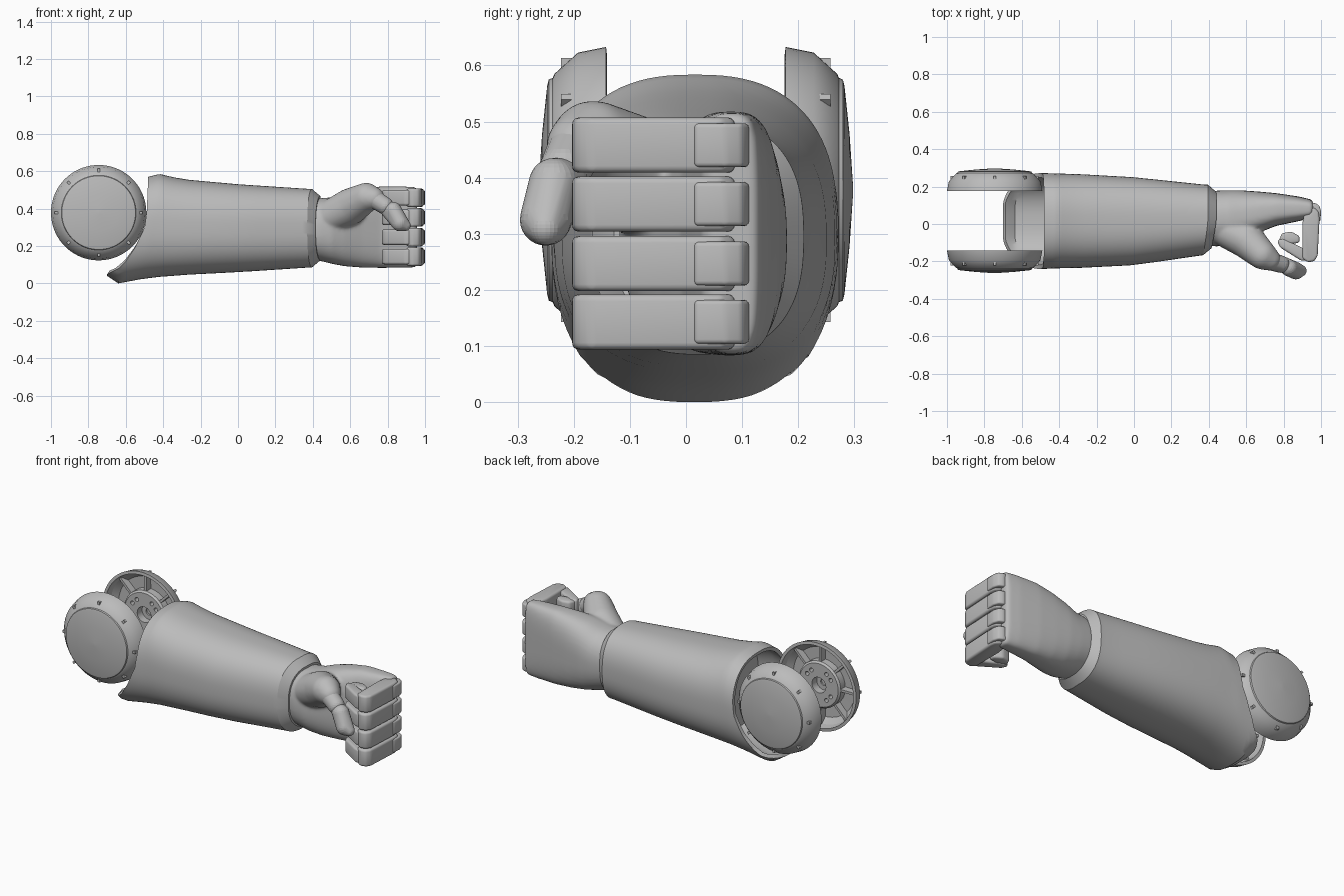
import bpy, bmesh, math
from mathutils import Vector, Matrix

cube = bpy.data.objects.get("Cube")
if cube:
    bpy.data.objects.remove(cube, do_unlink=True)

grey = bpy.data.materials.new("light_grey")
grey.use_nodes = True
colour = (0.5, 0.5, 0.5, 1)
grey.diffuse_color = colour
grey.node_tree.nodes["Principled BSDF"].inputs["Base Color"].default_value = colour
parts = []


def finish(name, bm):
    bmesh.ops.recalc_face_normals(bm, faces=bm.faces)
    mesh = bpy.data.meshes.new(name)
    bm.to_mesh(mesh)
    bm.free()
    mesh.materials.append(grey)
    obj = bpy.data.objects.new(name, mesh)
    bpy.context.collection.objects.link(obj)
    parts.append(obj)
    return obj


def add_loft(bm, rings, capped=True):
    loops = [[bm.verts.new(p) for p in ring] for ring in rings]
    n = len(loops[0])
    for a, b in zip(loops, loops[1:]):
        for i in range(n):
            j = (i + 1) % n
            bm.faces.new((a[i], a[j], b[j], b[i]))
    if capped:
        bm.faces.new(loops[0])
        bm.faces.new(loops[-1])


def loft(name, rings, capped=True):
    bm = bmesh.new()
    add_loft(bm, rings, capped)
    return finish(name, bm)


def add_hull(bm, balls):
    """Rounded limb: the convex hull of spheres (x, y, z, radius)."""
    verts = []
    for x, y, z, r in balls:
        verts += bmesh.ops.create_uvsphere(
            bm, u_segments=24, v_segments=14, radius=r,
            matrix=Matrix.Translation((x, y, z)))["verts"]
    res = bmesh.ops.convex_hull(bm, input=verts)
    junk = {g for g in res["geom_interior"] + res["geom_unused"]
            if isinstance(g, bmesh.types.BMVert) and g.is_valid}
    bmesh.ops.delete(bm, geom=list(junk), context='VERTS')


def lookup(table, t):
    """Linear interpolation in rows (t, values...)."""
    if t <= table[0][0]:
        return table[0][1:]
    for a, b in zip(table, table[1:]):
        if t <= b[0]:
            f = (t - a[0]) / (b[0] - a[0])
            return [p + (q - p) * f for p, q in zip(a[1:], b[1:])]
    return table[-1][1:]


def oval(angle, y0, y1, z0, z1, power, inset=0):
    def s(v):
        return math.copysign(abs(v) ** (2 / power), v)
    return ((y0 + y1) / 2 + ((y1 - y0) / 2 - inset) * s(math.cos(angle)),
            (z0 + z1) / 2 + ((z1 - z0) / 2 - inset) * s(math.sin(angle)))


def angles(n):
    return [2 * math.pi * i / n for i in range(n)]


# Forearm shell: x, back y, front y, bottom z, top z
SHELL = [(-0.70, -0.24, 0.27, 0.04, 0.57), (-0.64, -0.24, 0.27, 0.0, 0.57),
         (-0.48, -0.24, 0.272, 0.03, 0.57), (-0.42, -0.237, 0.27, 0.035, 0.585),
         (-0.3, -0.235, 0.267, 0.045, 0.557), (0, -0.22, 0.25, 0.06, 0.53),
         (0.38, -0.165, 0.21, 0.085, 0.505)]
# Elbow rim: height, x of the edge
RIM = [(0.04, -0.70), (0.1, -0.645), (0.13, -0.605), (0.2, -0.55),
       (0.3, -0.5), (0.38, -0.488), (0.57, -0.48)]


def shell_ring(u, shift=0, inset=0):
    ring = []
    for a in angles(96):
        z_nominal = oval(a, -0.24, 0.27, 0.03, 0.57, 2.5)[1]
        start = lookup(RIM, z_nominal)[0]
        end = 0.395 - 0.025 * max(0, -math.cos(a))
        x = start + (end - start) * u
        ring.append((x + shift, *oval(a, *lookup(SHELL, x), 2.5, inset)))
    return ring


steps = (0, 0.025, 0.055, 0.075, 0.11, 0.16, 0.25, 0.4, 0.55, 0.7, 0.85, 0.97, 1)
shell = loft("forearm_shell",
             [shell_ring(u) for u in steps]
             + [shell_ring(1, 0.045, 0.038), shell_ring(1, 0.045, 0.05),
                shell_ring(1, 0.0, 0.06)], capped=False)
solid = shell.modifiers.new("thickness", 'SOLIDIFY')
solid.thickness = 0.022
solid.offset = -1

# Bulkhead closing the inside of the forearm
loft("forearm_bulkhead",
     [[(x, *oval(a, *lookup(SHELL, x), 2.5, 0.012)) for a in angles(64)]
      for x in (-0.32, -0.28)])

# Elbow caps: a turned dish with hub and ribs on either side
CX, CY, CZ = -0.745, 0.0175, 0.378
DISH = [(0.01, 0.28), (0.1, 0.274), (0.185, 0.265), (0.197, 0.262), (0.2, 0.255),
        (0.207, 0.252), (0.245, 0.21), (0.255, 0.16), (0.238, 0.158),
        (0.23, 0.2), (0.2, 0.23), (0.01, 0.235)]


def turned(profile, side, n=72, cx=CX, cz=CZ):
    return [[(cx + r * math.cos(a), CY + side * y, cz + r * math.sin(a))
             for a in angles(n)] for r, y in profile]


for side, label in ((-1, "front"), (1, "rear")):
    loft(label + "_elbow_cap", turned(DISH, side))
    hub = loft(label + "_elbow_hub",
               turned([(0.135, 0.24), (0.135, 0.19), (0.125, 0.18), (0.02, 0.18),
                       (0.02, 0.24)], side, 48))
    bm = bmesh.new()
    add_loft(bm, turned([(0.045, 0.15), (0.045, 0.225)], side, 32))
    for k in range(4):
        for spread in (-0.22, 0.22):
            a = math.pi / 4 + k * math.pi / 2 + spread
            add_loft(bm, turned([(0.012, 0.15), (0.012, 0.21)], side, 12,
                                CX + 0.09 * math.cos(a), CZ + 0.09 * math.sin(a)))
    cutter = finish(label + "_hub_cutter", bm)
    parts.remove(cutter)
    cutter.hide_render = True
    cutter.hide_set(True)
    cut = hub.modifiers.new("holes", 'BOOLEAN')
    cut.operation = 'DIFFERENCE'
    cut.object = cutter
    bm = bmesh.new()
    for a in angles(8):
        place = (Matrix.Translation((CX, CY + side * 0.215, CZ))
                 @ Matrix.Rotation(a, 4, 'Y') @ Matrix.Translation((0.18, 0, 0))
                 @ Matrix.Diagonal((0.11, 0.05, 0.014, 1)))
        bmesh.ops.create_cube(bm, size=1, matrix=place)
    finish(label + "_elbow_ribs", bm)

# Palm and thumb base, blended into one smooth form
PALM = [(0.34, -0.11, 0.17, 0.14, 0.44, 2.3), (0.44, -0.12, 0.178, 0.12, 0.455, 2.3),
        (0.5, -0.115, 0.18, 0.105, 0.46, 2.4), (0.57, -0.09, 0.18, 0.092, 0.485, 2.6),
        (0.66, -0.05, 0.174, 0.085, 0.505, 2.9), (0.76, -0.01, 0.165, 0.083, 0.518, 3.2),
        (0.88, 0.015, 0.147, 0.084, 0.518, 3.6), (0.945, 0.03, 0.132, 0.086, 0.515, 4),
        (0.957, 0.05, 0.122, 0.095, 0.505, 4)]
bm = bmesh.new()
add_loft(bm, [[(x, *oval(a, *rest)) for a in angles(64)] for x, *rest in PALM])
mound = [(0.5, -0.04, 0.36, 0.09), (0.6, -0.085, 0.41, 0.098),
         (0.685, -0.165, 0.46, 0.078), (0.725, -0.19, 0.455, 0.06)]
for pair in zip(mound, mound[1:]):
    add_hull(bm, pair)
palm = finish("palm", bm)
remesh = palm.modifiers.new("blend", 'REMESH')
remesh.mode = 'VOXEL'
remesh.voxel_size = 0.009
remesh.use_smooth_shade = True
smooth = palm.modifiers.new("soften", 'SMOOTH')
smooth.factor = 0.5
smooth.iterations = 8

# Thumb segments
for name, balls in (
        ("thumb_middle", [(0.69, -0.185, 0.475, 0.052), (0.785, -0.215, 0.415, 0.046)]),
        ("thumb_tip", [(0.80, -0.215, 0.395, 0.04), (0.83, -0.235, 0.39, 0.045),
                       (0.865, -0.25, 0.325, 0.046), (0.893, -0.25, 0.31, 0.03)])):
    bm = bmesh.new()
    add_hull(bm, balls)
    finish(name, bm)


# Curled fingers: side profiles pulled up to the finger width
def slab(name, outline, z, height, bevel):
    obj = loft(name, [[(x, y, z + s * height / 2) for x, y in outline]
                      for s in (-1, 1)])
    mod = obj.modifiers.new("rounding", 'BEVEL')
    mod.width = bevel
    mod.segments = 3
    mod.limit_method = 'ANGLE'
    mod.angle_limit = math.radians(20)


KNUCKLE = [(0.92, 0.112), (0.968, 0.112), (0.99, 0.1), (1.0, 0.07), (0.997, 0.015),
           (0.95, 0.01), (0.92, 0.03)]
PROXIMAL = [(0.915, 0.085), (0.965, 0.088), (0.988, 0.065), (0.992, 0.03),
            (0.982, -0.17), (0.965, -0.198), (0.93, -0.205), (0.9, -0.185),
            (0.9, 0.0)]
MIDDLE = [(0.925, -0.195), (0.895, -0.197), (0.78, -0.125), (0.765, -0.09),
          (0.795, -0.075), (0.915, -0.135)]
TIP = [(0.775, -0.09), (0.79, -0.05), (0.84, -0.04), (0.885, -0.065),
       (0.885, -0.1), (0.82, -0.11)]
for finger, z in (("index", 0.458), ("middle", 0.353), ("ring", 0.247), ("little", 0.143)):
    slab(finger + "_knuckle", KNUCKLE, z, 0.078, 0.008)
    slab(finger + "_finger_base", PROXIMAL, z, 0.098, 0.012)
    slab(finger + "_finger_middle", MIDDLE, z, 0.082, 0.012)
    slab(finger + "_finger_tip", TIP, z, 0.074, 0.012)

# Bake the modifiers, then smooth everything but the hard edges
bpy.ops.object.select_all(action='DESELECT')
for obj in parts:
    obj.select_set(True)
bpy.context.view_layer.objects.active = parts[0]
bpy.ops.object.convert(target='MESH')
bpy.ops.object.shade_smooth_by_angle(angle=math.radians(32))
for obj in [o for o in bpy.data.objects if o.name.endswith("_hub_cutter")]:
    bpy.data.objects.remove(obj, do_unlink=True)
